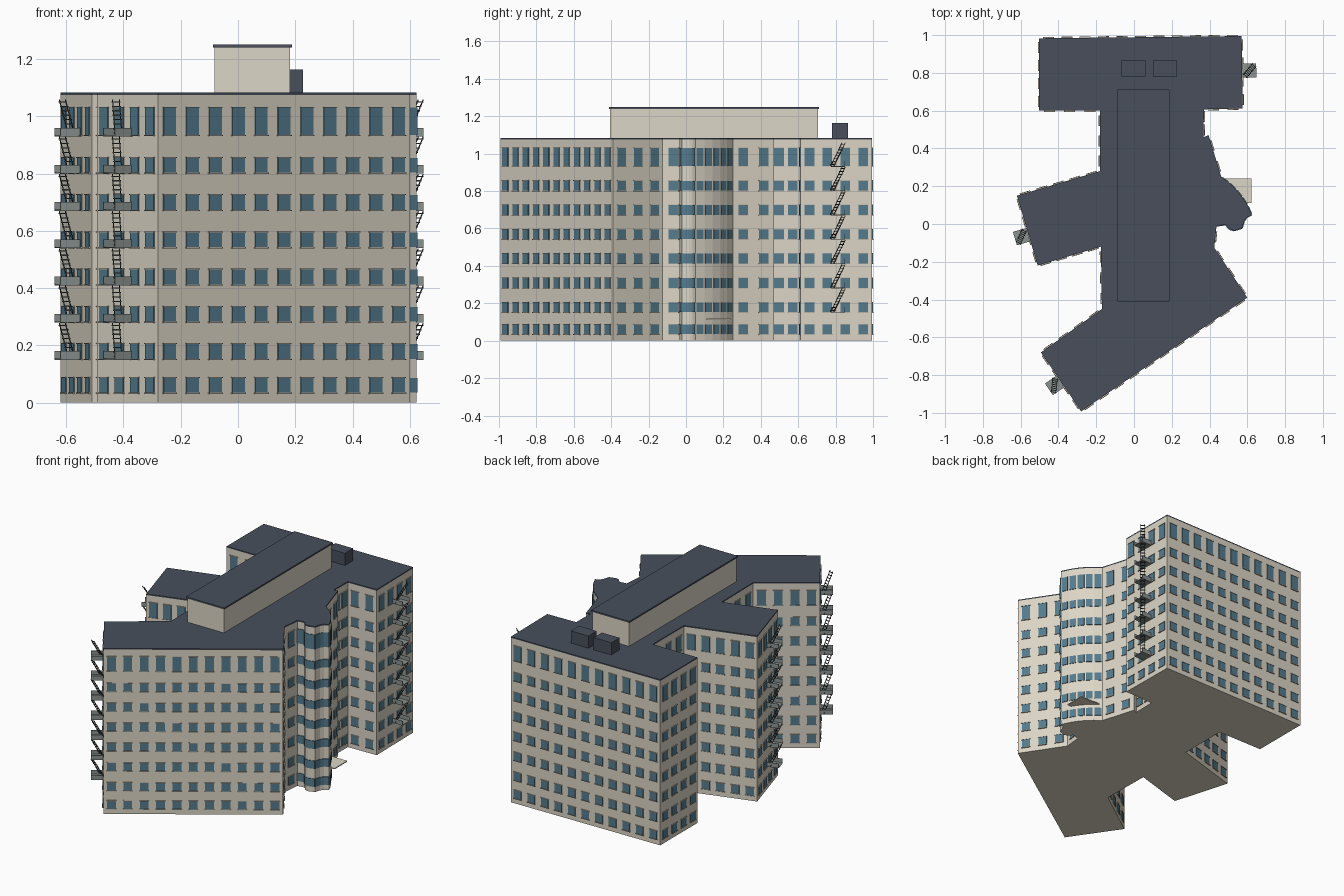
import bpy, bmesh
from mathutils import Vector as V

if "Cube" in bpy.data.objects:
    bpy.data.objects.remove(bpy.data.objects["Cube"])


def mat(name, col):
    m = bpy.data.materials.new(name)
    m.diffuse_color = (*col, 1)
    m.use_nodes = True
    m.node_tree.nodes["Principled BSDF"].inputs["Base Color"].default_value = m.diffuse_color
    return m


WALL = mat("stone", (0.72, 0.67, 0.57))
ROOF = mat("roofing", (0.065, 0.078, 0.105))
GLASS = mat("glass", (0.09, 0.20, 0.27))
TRIM = mat("trim", (0.50, 0.45, 0.37))
STEEL = mat("steel", (0.25, 0.29, 0.28))
DARK = mat("dark_steel", (0.05, 0.055, 0.055))
UP = V((0, 0, 1))


def finish(bm, name, material):
    bmesh.ops.recalc_face_normals(bm, faces=bm.faces[:])
    me = bpy.data.meshes.new(name)
    bm.to_mesh(me)
    bm.free()
    me.materials.append(material)
    ob = bpy.data.objects.new(name, me)
    bpy.context.collection.objects.link(ob)
    return ob


def hexa(bm, o, a, b, c):
    """Box from corner o spanned by vectors a, b, c."""
    v = [bm.verts.new(o + a * i + b * j + c * k)
         for i in (0, 1) for j in (0, 1) for k in (0, 1)]
    for f in ((0, 1, 3, 2), (4, 5, 7, 6), (0, 1, 5, 4),
              (2, 3, 7, 6), (0, 2, 6, 4), (1, 3, 7, 5)):
        bm.faces.new([v[i] for i in f])


def wall_box(bm, o, t, n, along, out, z):
    """Box in wall coordinates: along the wall, outward, and up."""
    hexa(bm, o + t * along[0] + n * out[0] + UP * z[0],
         t * (along[1] - along[0]), n * (out[1] - out[0]), UP * (z[1] - z[0]))


def beam(bm, p, q, w):
    d = (q - p).normalized()
    s = d.cross(UP if abs(d.z) < 0.95 else V((1, 0, 0))).normalized() * w
    u = d.cross(s).normalized() * w
    hexa(bm, p - (s + u) / 2, q - p, s, u)


def prism(name, pts, z0, z1, material):
    bm = bmesh.new()
    f = bm.faces.new([bm.verts.new((x, y, z0)) for x, y in pts])
    r = bmesh.ops.extrude_face_region(bm, geom=[f])
    bmesh.ops.translate(bm, vec=UP * (z1 - z0),
                        verts=[e for e in r["geom"] if isinstance(e, bmesh.types.BMVert)])
    if not any(len(g.verts) == len(pts) and abs(g.calc_center_median().z - z0) < 1e-6
               for g in bm.faces):
        bm.faces.new([v for v in bm.verts if abs(v.co.z - z0) < 1e-6])
    return finish(bm, name, material)


def block(name, x, y, z, material):
    return prism(name, [(x[0], y[0]), (x[1], y[0]), (x[1], y[1]), (x[0], y[1])], *z, material)


# footprint, counter-clockwise; third entry: style of the wall that starts there
# w = spaced windows, b = glazed band, c = one wide window, n = blank
plan = [(-.28, -.992, "w"), (.60, -.39, "w"), (.425, -.125, "w"),
        (.437, -.01, "b"), (.485, -.004, "b"), (.505, -.028, "b"), (.53, -.035, "b"),
        (.572, -.022, "b"), (.583, .015, "b"), (.597, .035, "b")]
A, C, B = V((.624, .05)), V((.575, .175)), V((.462, .25))
for i in range(5):                                   # curved bay
    s = i / 5
    p = A * (1 - s) ** 2 + C * 2 * s * (1 - s) + B * s * s
    plan.append((p.x, p.y, "c"))
plan += [(.462, .25, "w"), (.395, .47, "n"), (.368, .46, "w"), (.37, .607, "w"),
         (.575, .612, "w"), (.57, .995, "w"), (-.502, .983, "w"), (-.502, .6, "w"),
         (-.18, .6, "w"), (-.18, .28, "w"), (-.62, .15, "w"), (-.51, -.22, "w"),
         (-.175, -.12, "w"), (-.17, -.45, "w"), (-.493, -.68, "w")]
pts = [(x, y) for x, y, k in plan]
prism("walls", pts, 0, 1.075, WALL)
prism("flat_roof", pts, 1.075, 1.083, ROOF)

# windows on every wall and floor
rows = ([(.035, .087)] + [(.153 + .13 * i, .205 + .13 * i) for i in range(6)]
        + [(.935, 1.03)])
glass, trim = bmesh.new(), bmesh.new()
for i, (x, y, kind) in enumerate(plan):
    if kind == "n":
        continue
    o, e = V((x, y, 0)), V((*pts[(i + 1) % len(pts)], 0))
    L = (e - o).length
    t = (e - o).normalized()
    n = V((t.y, -t.x, 0))
    if kind == "w":
        count = max(1, round(L / .097))
        w = .052
    else:
        count, w = 1, L * (1.0 if kind == "b" else .78)
    for k in range(count):
        c = L * (k + .5) / count
        span = (c - w / 2, c + w / 2)
        for z0, z1 in rows:
            wall_box(glass, o, t, n, span, (-.002, .004), (z0, z1))
            if kind == "w":
                wide = (span[0] - .003, span[1] + .003)
                wall_box(trim, o, t, n, wide, (-.002, .007), (z0 - .004, z0))
                wall_box(trim, o, t, n, wide, (-.002, .006), (z1, z1 + .003))
finish(glass, "window_panes", GLASS)
finish(trim, "window_sills", TRIM)

# fire escapes on the three wing ends: (wall start, wall end, position along)
plates, stairs = bmesh.new(), bmesh.new()
for p, q, at in (((.575, .612), (.57, .995), .20),
                 ((-.62, .15), (-.51, -.22), .215),
                 ((-.493, -.68), (-.28, -.992), .185)):
    a, b = V((*p, 0)), V((*q, 0))
    t = (b - a).normalized()
    n = V((t.y, -t.x, 0))
    o = a + t * at
    side = (t - n).normalized() * .012
    for f in range(7):
        z = .15 + .13 * f
        wall_box(plates, o, t, n, (-.037, .037), (0, .075), (z, z + .004))
        for s in (-.037, .035):
            wall_box(plates, o, t, n, (s, s + .002), (0, .075), (z, z + .03))
        lo = o - t * .03 + n * .014 + UP * (z + .004)
        hi = o + t * .03 + n * .066 + UP * (z + .128)
        for s in (-1, 1):
            beam(stairs, lo + side * s, hi + side * s, .003)
        for k in range(8):
            m = lo.lerp(hi, (k + .5) / 8)
            beam(stairs, m - side * 1.3, m + side * 1.3, .004)
finish(plates, "escape_landings", STEEL)
finish(stairs, "escape_stairs", DARK)

# rooftop structures
block("penthouse", (-.082, .182), (-.405, .705), (1.08, 1.24), WALL)
block("penthouse_cap", (-.088, .188), (-.411, .711), (1.24, 1.25), ROOF)
for name, x in (("roof_unit_left", -.065), ("roof_unit_right", .10)):
    block(name, (x, x + .127), (.78, .865), (1.08, 1.163), ROOF)

# entrance canopy
block("entrance_canopy", (.46, .622), (.11, .24), (.112, .118), WALL)
